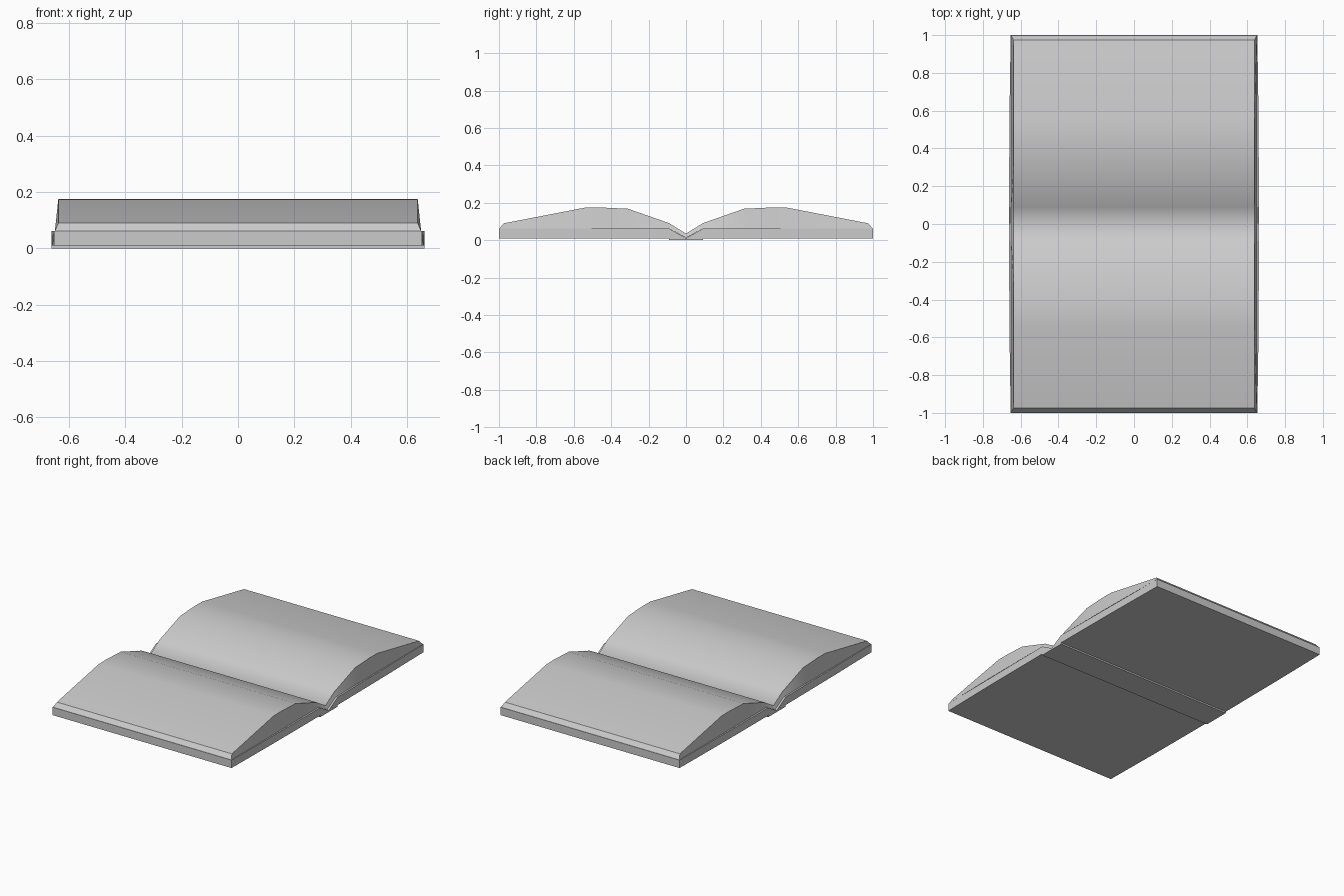
import bpy, bmesh, math

if "Cube" in bpy.data.objects:
    bpy.data.objects.remove(bpy.data.objects["Cube"])


def finish(name, bm, mirror=True):
    bmesh.ops.recalc_face_normals(bm, faces=bm.faces)
    mesh = bpy.data.meshes.new(name)
    bm.to_mesh(mesh)
    bm.free()
    ob = bpy.data.objects.new(name, mesh)
    bpy.context.collection.objects.link(ob)
    if mirror:
        mod = ob.modifiers.new("mirror_y", 'MIRROR')
        mod.use_axis = (False, True, False)
        mod.merge_threshold = 0.0005
    bpy.ops.object.select_all(action='DESELECT')
    bpy.context.view_layer.objects.active = ob
    ob.select_set(True)
    bpy.ops.object.shade_smooth_by_angle(angle=math.radians(30))
    return ob


def prism(name, profile, mirror=True):
    """Closed (half width, y, z) profile spanned from -x to +x."""
    bm = bmesh.new()
    left = [bm.verts.new((-w, y, z)) for w, y, z in profile]
    right = [bm.verts.new((w, y, z)) for w, y, z in profile]
    n = len(profile)
    for i in range(n):
        j = (i + 1) % n
        bm.faces.new((left[i], left[j], right[j], right[i]))
    bm.faces.new(left)
    bm.faces.new(right)
    return finish(name, bm, mirror)


# Cover boards: thick slabs, slightly wider near the fold
prism("cover", [(0.662, 0, 0.01), (0.662, 0.09, 0.062), (0.659, 0.6, 0.062),
                (0.653, 1, 0.062), (0.653, 1, 0.01), (0.659, 0.6, 0.01)])

# Spine strip under the fold
prism("spine", [(0.662, -0.09, 0), (0.662, 0.09, 0),
                (0.662, 0.09, 0.012), (0.662, -0.09, 0.012)], mirror=False)

# Page block: arched top over a slightly wider base
top = [(0, 0.035), (0.09, 0.091), (0.31, 0.168), (0.46, 0.175),
       (0.54, 0.174), (0.975, 0.09)]
base = [(0, 0.012), (0.09, 0.062), (0.31, 0.062), (0.46, 0.062),
        (0.54, 0.062), (0.998, 0.062)]
bm = bmesh.new()
rows = []
for (ty, tz), (by, bz) in zip(top, base):
    rows.append([bm.verts.new(p) for p in ((-0.65, by, bz), (-0.638, ty, tz),
                                           (0.638, ty, tz), (0.65, by, bz))])
for a, b in zip(rows, rows[1:]):
    for k in range(3):
        bm.faces.new((a[k], a[k + 1], b[k + 1], b[k]))
bm.faces.new(rows[-1])
pages = finish("pages", bm)
